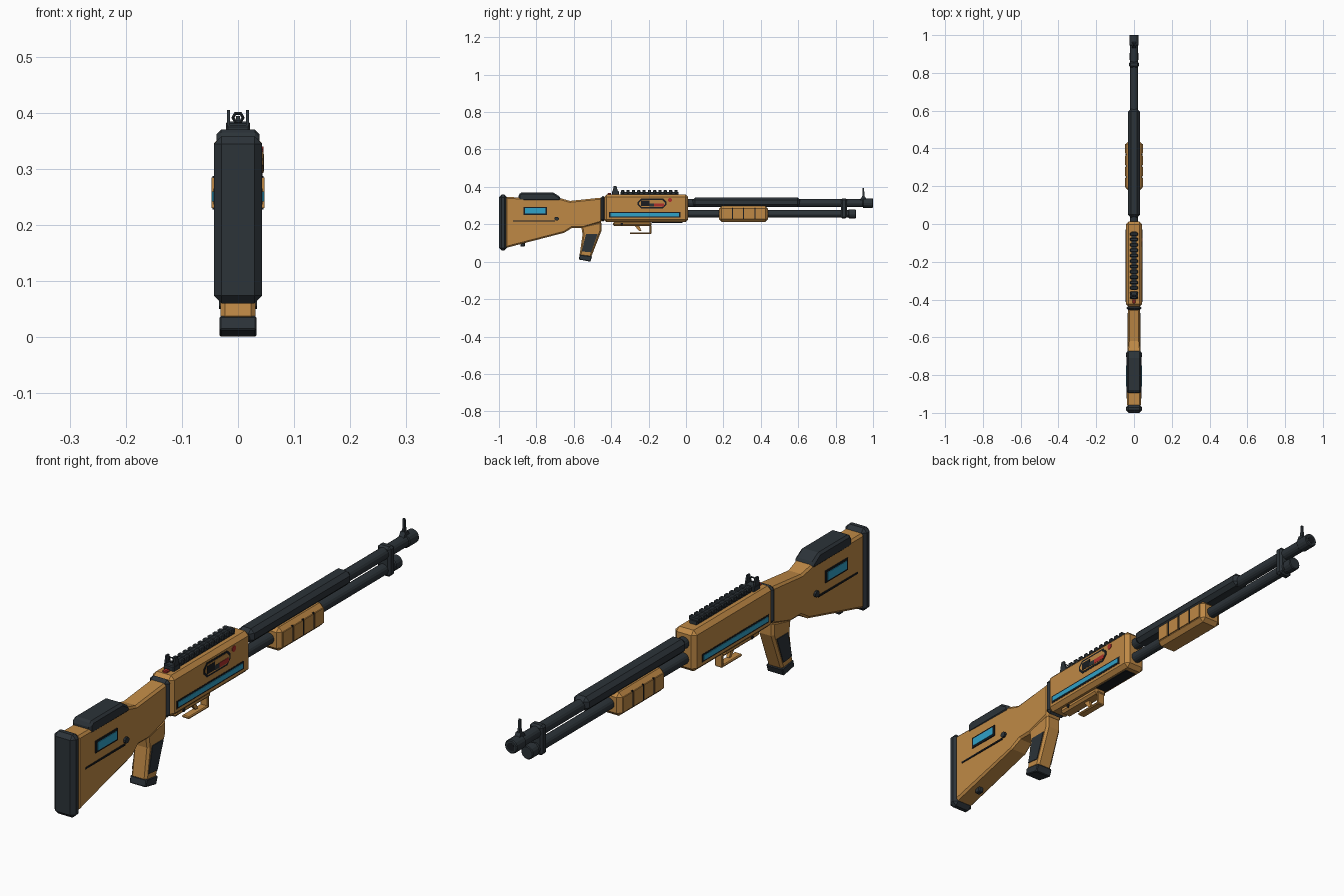
import bpy, bmesh, math
from mathutils import Matrix

if "Cube" in bpy.data.objects:
    bpy.data.objects.remove(bpy.data.objects["Cube"], do_unlink=True)


def material(name, red, green, blue):
    mat = bpy.data.materials.new(name)
    mat.use_nodes = True
    mat.diffuse_color = (red, green, blue, 1)
    mat.node_tree.nodes["Principled BSDF"].inputs["Base Color"].default_value = mat.diffuse_color
    return mat


ORANGE = material("ochre polymer", .52, .25, .06)
DARK = material("dark slate", .025, .033, .04)
BLACK = material("near black", .01, .012, .015)
BLUE = material("bright blue", .03, .36, .58)
RED = material("signal red", .42, .03, .025)

# Chamfer sizes, half widths of the flanks that carry plates, and tube axes
FINE, SOFT, BROAD = .003, .008, .014
BODY, STOCK, GRIP = .043, .038, .031
BARREL_AXIS, MAGAZINE_AXIS = .313, .256
BOTH_SIDES = {"left": 1, "right": -1}
LEFT_ONLY = {"left": 1}


def finish(name, mesh_data, mat, chamfer):
    bmesh.ops.recalc_face_normals(mesh_data, faces=mesh_data.faces)
    mesh = bpy.data.meshes.new(name)
    mesh_data.to_mesh(mesh)
    mesh_data.free()
    mesh.materials.append(mat)
    part = bpy.data.objects.new(name, mesh)
    bpy.context.collection.objects.link(part)
    if chamfer:
        bevel = part.modifiers.new("chamfer", "BEVEL")
        bevel.width = chamfer
        bevel.segments = 1
        bevel.limit_method = "ANGLE"
        bevel.angle_limit = math.radians(35)
    return part


def prism(name, mat, profile, half, centre=0, chamfer=0):
    """Extrude a side profile of (y, z) points across x."""
    bm = bmesh.new()
    face = bm.faces.new([bm.verts.new((centre - half, y, z)) for y, z in profile])
    extruded = bmesh.ops.extrude_face_region(bm, geom=[face])["geom"]
    for item in extruded:
        if isinstance(item, bmesh.types.BMVert):
            item.co.x = centre + half
    return finish(name, bm, mat, chamfer)


def outline(back, front, bottom, top, cut=0):
    """Rectangle in the side plane, with cut corners if wanted."""
    if not cut:
        return [(back, bottom), (front, bottom), (front, top), (back, top)]
    return [(back + cut, bottom), (front - cut, bottom), (front, bottom + cut), (front, top - cut),
            (front - cut, top), (back + cut, top), (back, top - cut), (back, bottom + cut)]


def box(name, mat, half, back, front, bottom, top, chamfer=0):
    return prism(name, mat, outline(back, front, bottom, top), half, chamfer=chamfer)


def tube(name, mat, radius, back, front, axis, chamfer=0):
    bm = bmesh.new()
    place = Matrix.Translation((0, (back + front) / 2, axis)) @ Matrix.Rotation(math.pi / 2, 4, "X")
    bmesh.ops.create_cone(bm, cap_ends=True, segments=16, radius1=radius, radius2=radius,
                          depth=front - back, matrix=place)
    return finish(name, bm, mat, chamfer)


def plates(name, mat, flank, profile, layer=1, sides=BOTH_SIDES):
    """Thin plates on the flanks; higher layers stand further out."""
    thickness = layer * .001
    for side, sign in sides.items():
        prism(f"{name}_{side}", mat, profile, thickness, centre=sign * flank)


# Stock, butt pad and cheek rest
box("butt_pad", DARK, BODY, -1, -.957, .06, .358, chamfer=BROAD)
stock = prism("stock", ORANGE, [(-.965, .073), (-.965, .345), (-.68, .342), (-.62, .325),
                                (-.45, .343), (-.45, .21), (-.55, .18), (-.61, .18), (-.65, .155)],
              STOCK, chamfer=SOFT)
for vertex in stock.data.vertices:
    if vertex.co.y > -.64:
        vertex.co.x *= .86
prism("cheek_rest", DARK, [(-.895, .325), (-.895, .36), (-.88, .37), (-.71, .37),
                           (-.67, .345), (-.67, .325)], STOCK, chamfer=SOFT)
plates("stock_window_frame", BLACK, STOCK, outline(-.868, -.742, .25, .293), layer=2)
plates("stock_window", BLUE, STOCK, outline(-.86, -.75, .257, .286), layer=4)
plates("stock_seam", BLACK, STOCK, outline(-.925, -.7, .214, .22), layer=2)
plates("stock_stud", DARK, STOCK, outline(-.703, -.68, .22, .24, cut=.006), layer=4)
box("sling_mount", DARK, .01, -.885, -.862, .08, .11, chamfer=FINE)

# Pistol grip
prism("pistol_grip", ORANGE, [(-.57, .03), (-.508, .022), (-.452, .165), (-.452, .215),
                              (-.56, .19), (-.553, .145)], GRIP, chamfer=SOFT)
prism("grip_cap", DARK, [(-.574, .012), (-.512, 0), (-.502, .028), (-.568, .038)],
      GRIP + .002, chamfer=FINE)
plates("grip_panel", DARK, GRIP, [(-.557, .055), (-.508, .05), (-.472, .148), (-.535, .148)],
       layer=3)

# Receiver
box("rear_collar", DARK, .04, -.457, -.432, .214, .352, chamfer=BROAD)
box("receiver", ORANGE, BODY, -.438, .012, .211, .359, chamfer=BROAD)
plates("stripe_frame", BLACK, BODY, outline(-.412, -.03, .236, .265))
plates("stripe", BLUE, BODY, outline(-.404, -.038, .242, .259), layer=3)
box("loading_port", BLACK, .022, -.185, -.02, .208, .215)
box("safety_button", RED, .009, -.42, -.4, .355, .367, chamfer=FINE)

# Ejection port on the left flank
plates("port_rim", BLACK, BODY, outline(-.258, -.105, .285, .338, cut=.018), sides=LEFT_ONLY)
plates("port_floor", ORANGE, BODY, outline(-.25, -.113, .292, .331, cut=.015), layer=2,
       sides=LEFT_ONLY)
plates("bolt", BLACK, BODY, outline(-.24, -.196, .297, .326), layer=3, sides=LEFT_ONLY)
plates("shell", RED, BODY, outline(-.172, -.118, .295, .312), layer=3, sides=LEFT_ONLY)
plates("shell_base", DARK, BODY, outline(-.196, -.172, .295, .312), layer=3, sides=LEFT_ONLY)
plates("indicator", RED, BODY, outline(-.096, -.075, .32, .34, cut=.006), layer=2, sides=LEFT_ONLY)

# Top rail and rear sight
box("rail_base", DARK, .014, -.35, -.04, .352, .372)
for index in range(11):
    back = -.347 + index * .0285
    box(f"rail_tooth_{index + 1}", DARK, .021, back, back + .017, .365, .384, chamfer=FINE)
box("rear_sight_base", DARK, .021, -.396, -.357, .354, .377, chamfer=FINE)
for side, sign in BOTH_SIDES.items():
    prism(f"rear_sight_wing_{side}", DARK, [(-.394, .37), (-.362, .37), (-.372, .405),
                                            (-.386, .405)], FINE, centre=sign * .017)
bpy.ops.mesh.primitive_torus_add(location=(0, -.38, .391), rotation=(math.pi / 2, 0, 0),
                                 major_segments=6, minor_segments=4,
                                 major_radius=.009, minor_radius=.003)
bpy.context.object.name = "rear_sight_ring"
bpy.context.object.data.materials.append(DARK)

# Trigger and guard
box("guard_plate", ORANGE, .024, -.39, -.185, .19, .215, chamfer=SOFT)
box("guard_bottom", ORANGE, .015, -.3, -.185, .148, .157, chamfer=FINE)
box("guard_front", ORANGE, .015, -.195, -.185, .15, .195, chamfer=FINE)
prism("trigger", ORANGE, [(-.275, .192), (-.25, .192), (-.238, .163), (-.25, .163)], .006)
plates("guard_pin", BLACK, .024, outline(-.35, -.336, .196, .208, cut=.004), layer=2)

# Barrel, magazine tube and heat shield
tube("barrel", DARK, .021, 0, .97, BARREL_AXIS)
tube("muzzle", DARK, .025, .945, 1, BARREL_AXIS, chamfer=FINE)
tube("bore", BLACK, .014, .99, 1.001, BARREL_AXIS)
tube("magazine_tube", DARK, .02, 0, .9, MAGAZINE_AXIS)
tube("magazine_cap", DARK, .024, .868, .908, MAGAZINE_AXIS, chamfer=FINE)
box("tube_clamp", DARK, .026, .828, .86, .231, .339, chamfer=SOFT)
box("heat_shield", DARK, .031, .035, .61, .293, .344, chamfer=BROAD)

# Front sight
prism("front_sight_base", DARK, [(.93, .33), (.968, .33), (.957, .348), (.941, .348)], .01)
prism("front_sight_post", DARK, [(.942, .345), (.956, .345), (.951, .394), (.945, .394)], .004)

# Pump foregrip with raised ribs between dark grooves
box("foregrip", ORANGE, BODY, .177, .438, .213, .298, chamfer=BROAD)
for index in range(4):
    back = .193 + index * .06
    plates(f"foregrip_rib_{index + 1}", ORANGE, BODY, outline(back, back + .05, .23, .284), layer=4)
    if index < 3:
        plates(f"foregrip_groove_{index + 1}", BLACK, BODY,
               outline(back + .052, back + .058, .227, .287), layer=2)
